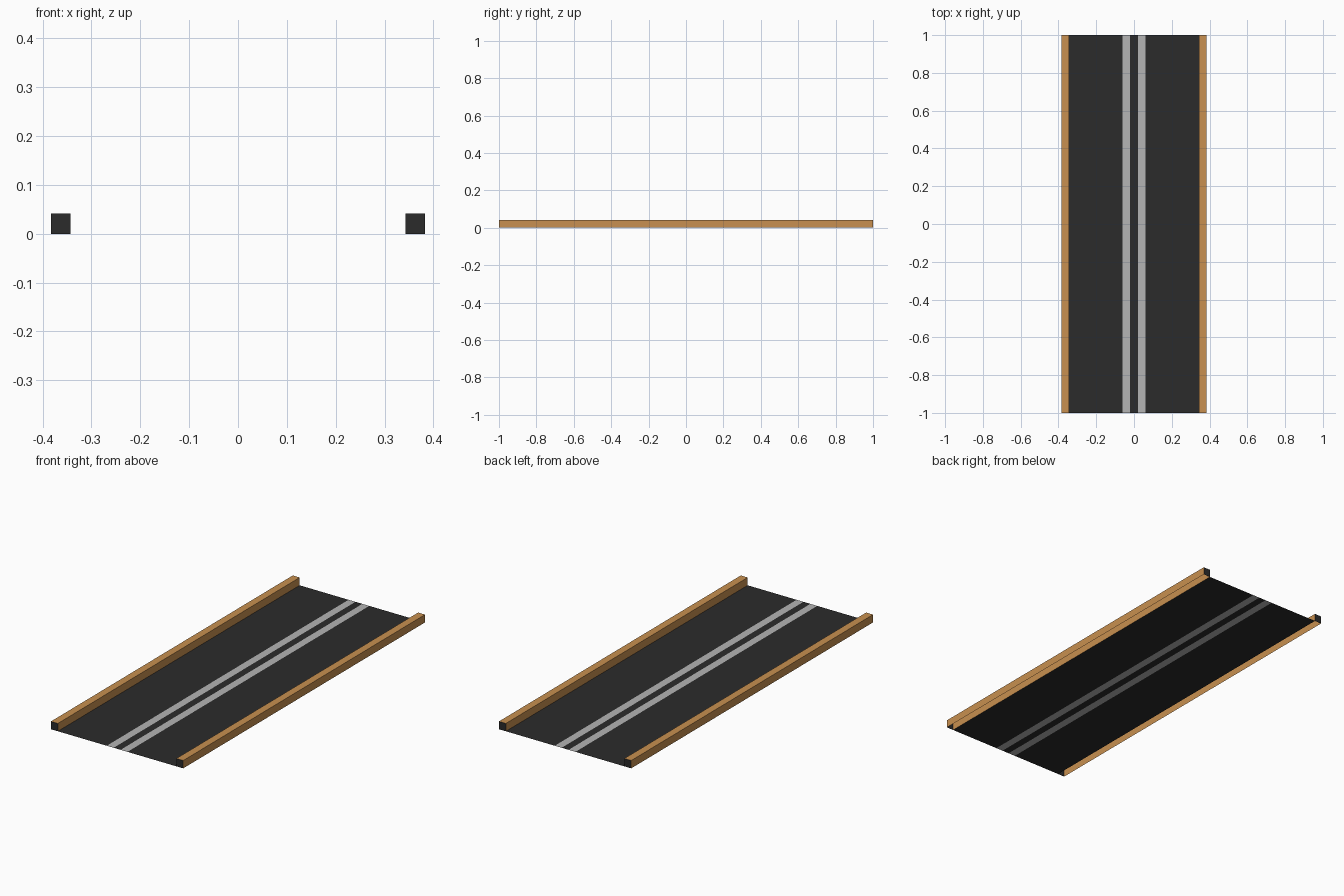
import bpy

if "Cube" in bpy.data.objects:
    bpy.data.objects.remove(bpy.data.objects["Cube"])

HALF_LEN = 1.0
STRIPE_IN, STRIPE_OUT = 0.02, 0.06
CURB_IN, CURB_OUT, CURB_H = 0.343, 0.383, 0.041


def material(name, rgb):
    mat = bpy.data.materials.new(name)
    mat.diffuse_color = (*rgb, 1.0)
    mat.use_nodes = True
    mat.node_tree.nodes["Principled BSDF"].inputs["Base Color"].default_value = mat.diffuse_color
    return mat


ASPHALT = material("asphalt", (0.024, 0.024, 0.024))
PAINT = material("line_paint", (0.46, 0.46, 0.46))
ORANGE = material("curb_orange", (0.58, 0.28, 0.08))


def make_object(name, verts, faces, mats, indices):
    mesh = bpy.data.meshes.new(name)
    mesh.from_pydata(verts, [], faces)
    for mat in mats:
        mesh.materials.append(mat)
    for poly, index in zip(mesh.polygons, indices):
        poly.material_index = index
    obj = bpy.data.objects.new(name, mesh)
    bpy.context.collection.objects.link(obj)
    return obj


# Flat road sheet: bands across x, with the two painted lines as inset bands
xs = [-CURB_IN, -STRIPE_OUT, -STRIPE_IN, STRIPE_IN, STRIPE_OUT, CURB_IN]
verts = [(x, y, 0) for x in xs for y in (-HALF_LEN, HALF_LEN)]
faces = [(2 * i, 2 * i + 2, 2 * i + 3, 2 * i + 1) for i in range(len(xs) - 1)]
make_object("road_surface", verts, faces, [ASPHALT, PAINT], [0, 1, 0, 1, 0])

# Raised curbs: hollow channels, open underneath, with dark end caps
profile = [(-CURB_OUT, 0), (-CURB_OUT, CURB_H), (-CURB_IN, CURB_H), (-CURB_IN, 0)]
for side, name in ((1, "left_curb"), (-1, "right_curb")):
    verts = [(side * x, y, z) for y in (-HALF_LEN, HALF_LEN) for x, z in profile]
    faces = [(i, i + 4, i + 5, i + 1) for i in range(3)]
    faces += [(0, 1, 2, 3), (7, 6, 5, 4)]
    # Keep normals outward on both sides
    if side == 1:
        faces = [f[::-1] for f in faces]
    make_object(name, verts, [f for f in faces], [ORANGE, ASPHALT], [0, 0, 0, 1, 1])

# Make every curb face point outward from its channel
for name in ("left_curb", "right_curb"):
    mesh = bpy.data.objects[name].data
    centre_x = sum(v.co.x for v in mesh.vertices) / len(mesh.vertices)
    for poly in mesh.polygons:
        offset = poly.center.copy()
        offset.x -= centre_x
        offset.z -= CURB_H / 2
        if poly.normal.dot(offset) < 0:
            poly.flip()
    mesh.update()
